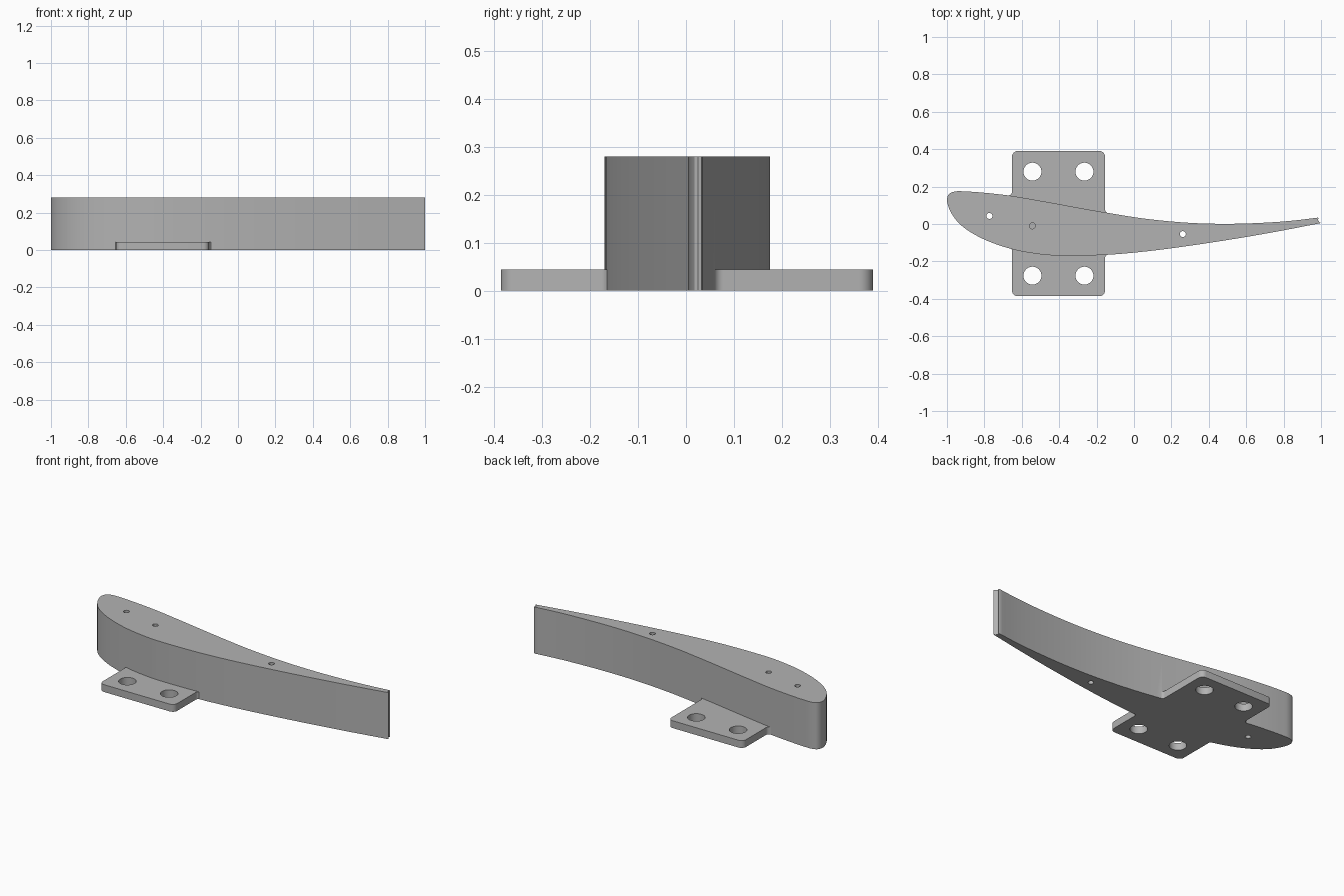
import bpy, bmesh, math
from mathutils import Vector

if "Cube" in bpy.data.objects:
    bpy.data.objects.remove(bpy.data.objects["Cube"])

HEIGHT, PLATE = 0.28, 0.044

grey = bpy.data.materials.new("plain_grey")
grey.diffuse_color = (0.45, 0.45, 0.45, 1)
grey.use_nodes = True
grey.node_tree.nodes["Principled BSDF"].inputs["Base Color"].default_value = grey.diffuse_color


def prism(name, outline, z0, z1):
    """Extrude a closed 2D outline from z0 to z1."""
    bm = bmesh.new()
    face = bm.faces.new([bm.verts.new((x, y, z0)) for x, y in outline])
    top = bmesh.ops.extrude_face_region(bm, geom=[face])
    moved = [g for g in top["geom"] if isinstance(g, bmesh.types.BMVert)]
    bmesh.ops.translate(bm, vec=(0, 0, z1 - z0), verts=moved)
    bmesh.ops.recalc_face_normals(bm, faces=bm.faces)
    mesh = bpy.data.meshes.new(name)
    bm.to_mesh(mesh)
    bm.free()
    mesh.materials.append(grey)
    obj = bpy.data.objects.new(name, mesh)
    bpy.context.collection.objects.link(obj)
    return obj


def smooth_path(points, steps=6):
    """Catmull-Rom curve through the points (centripetal)."""
    p = [Vector(q) for q in points]
    p = [2 * p[0] - p[1]] + p + [2 * p[-1] - p[-2]]
    out = []
    for a, b, c, d in zip(p, p[1:], p[2:], p[3:]):
        t1 = (b - a).length ** 0.5
        t2 = t1 + (c - b).length ** 0.5
        t3 = t2 + (d - c).length ** 0.5
        for i in range(steps):
            t = t1 + (t2 - t1) * i / steps
            u = a.lerp(b, t / t1)
            v = b.lerp(c, (t - t1) / (t2 - t1))
            w = c.lerp(d, (t - t2) / (t3 - t2))
            q = u.lerp(v, t / t2)
            r = v.lerp(w, (t - t1) / (t3 - t1))
            out.append(tuple(q.lerp(r, (t - t1) / (t2 - t1))))
    return out + [tuple(points[-1])]


def arc(cx, cy, r, start, end, n=6):
    return [(cx + r * math.cos(math.radians(start + (end - start) * i / n)),
             cy + r * math.sin(math.radians(start + (end - start) * i / n)))
            for i in range(n + 1)]


def boolean(target, tool, operation):
    mod = target.modifiers.new(tool.name, 'BOOLEAN')
    mod.operation, mod.solver, mod.object = operation, 'EXACT', tool
    bpy.context.view_layer.objects.active = target
    bpy.ops.object.modifier_apply(modifier=mod.name)
    bpy.data.objects.remove(tool)


# Curved blade section, from the upper tail round the nose to the lower tail
section = smooth_path([
    (0.983, 0.034), (0.85, 0.018), (0.7, 0.007), (0.5, 0.001), (0.3, 0.006),
    (0.07, 0.027), (-0.15, 0.061), (-0.5, 0.124), (-0.66, 0.151),
    (-0.8, 0.167), (-0.9, 0.174), (-0.955, 0.174), (-0.987, 0.162),
    (-1.0, 0.13), (-0.985, 0.075), (-0.95, 0.02), (-0.9, -0.026),
    (-0.8, -0.083), (-0.65, -0.135), (-0.5, -0.162), (-0.4, -0.169),
    (-0.15, -0.165), (0.05, -0.148), (0.25, -0.123), (0.51, -0.084),
    (0.75, -0.043), (1.0, 0.005)])
# Shallow groove along the trailing edge
section += [(0.992, 0.01), (0.985, 0.018), (0.984, 0.025), (0.988, 0.032)]
blade = prism("blade", section, 0, HEIGHT)

# Mounting plate with rounded corners and small fillets where it meets the blade
L, R, B, T, r, f = -0.652, -0.155, -0.386, 0.39, 0.03, 0.02
plate = prism("mounting_plate",
              arc(R - r, T - r, r, 0, 90) + arc(L + r, T - r, r, 90, 180)
              + arc(L - f, 0.153 + f, f, 0, -90) + arc(L - f, -0.125 - f, f, 90, 0)
              + arc(L + r, B + r, r, 180, 270) + arc(R - r, B + r, r, 270, 360)
              + arc(R + f, -0.162 - f, f, 180, 90) + arc(R + f, 0.058 + f, f, 270, 180),
              0, PLATE)
boolean(blade, plate, 'UNION')

# Bolt holes, two through pin holes and one blind pin hole
holes = [(x, y, 0.048, -0.1) for x in (-0.543, -0.265) for y in (-0.276, 0.28)]
holes += [(-0.773, 0.043, 0.016, -0.1), (0.261, -0.054, 0.016, -0.1),
          (-0.543, -0.01, 0.016, PLATE)]
for x, y, radius, bottom in holes:
    boolean(blade, prism("hole_cutter", arc(x, y, radius, 0, 348.75, 31), bottom, 0.4),
            'DIFFERENCE')

blade.name = "blade_with_mount"
blade.select_set(True)
bpy.context.view_layer.objects.active = blade
bpy.ops.object.shade_smooth_by_angle(angle=math.radians(30))
